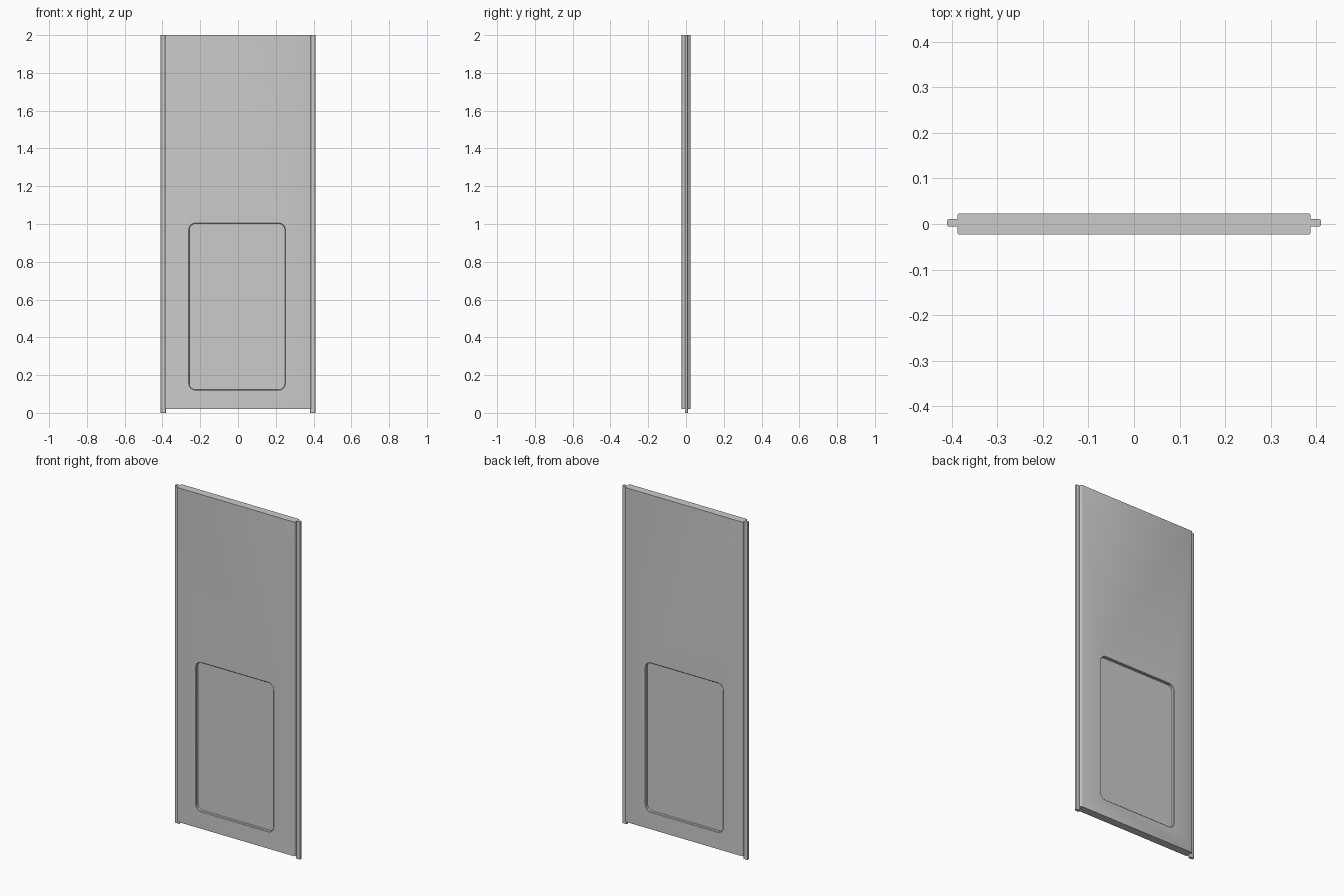
import bpy, bmesh, math
from mathutils import Vector

if "Cube" in bpy.data.objects:
    bpy.data.objects.remove(bpy.data.objects["Cube"])


def rounded_rect(w, h, r, n):
    """Outline of a rounded rectangle centred on the origin, counter-clockwise."""
    pts = []
    for i, (sx, sy) in enumerate([(1, 1), (-1, 1), (-1, -1), (1, -1)]):
        for k in range(n + 1):
            a = math.pi / 2 * (i + k / n)
            pts.append((sx * (w / 2 - r) + r * math.cos(a),
                        sy * (h / 2 - r) + r * math.sin(a)))
    return pts


def loft(name, loops):
    """Closed solid through matching loops of 3D points."""
    bm = bmesh.new()
    rings = [[bm.verts.new(p) for p in loop] for loop in loops]
    n = len(rings[0])
    for a, b in zip(rings, rings[1:]):
        for i in range(n):
            j = (i + 1) % n
            bm.faces.new((a[i], a[j], b[j], b[i]))
    bm.faces.new(rings[0][::-1])
    bm.faces.new(rings[-1])
    bmesh.ops.recalc_face_normals(bm, faces=bm.faces)
    mesh = bpy.data.meshes.new(name)
    bm.to_mesh(mesh)
    bm.free()
    ob = bpy.data.objects.new(name, mesh)
    bpy.context.collection.objects.link(ob)
    return ob


def upright(name, cx, cy, w, d, r, z0, z1):
    """Vertical bar with rounded long edges."""
    pts = rounded_rect(w, d, r, 3)
    return loft(name, [[(cx + x, cy + y, z) for x, y in pts] for z in (z0, z1)])


def plate(name, cx, cz, w, h, r, sections):
    """Rounded plate facing y; sections are (y, outward offset)."""
    return loft(name, [[(cx + x, y, cz + z)
                        for x, z in rounded_rect(w + 2 * o, h + 2 * o, r + o, 8)]
                       for y, o in sections])


def smooth(ob):
    bpy.ops.object.select_all(action='DESELECT')
    ob.select_set(True)
    bpy.context.view_layer.objects.active = ob
    bpy.ops.object.shade_smooth_by_angle(angle=math.radians(35))


T = 0.0235                                # half thickness of the door
CX, CZ, W, H, R = -0.005, 0.5625, 0.506, 0.88, 0.034

# Door slab
door = upright("door_slab", 0, 0, 0.774, 2 * T, 0.005, 0.02, 2.0)

# Opening with softened rims on both faces
cutter = plate("opening_cutter", CX, CZ, W, H, R,
               [(-T - 0.004, 0.007), (-T, 0.003), (-T + 0.003, 0),
                (T - 0.003, 0), (T, 0.003), (T + 0.004, 0.007)])
mod = door.modifiers.new("opening", 'BOOLEAN')
mod.operation = 'DIFFERENCE'
mod.solver = 'EXACT'
mod.object = cutter
bpy.context.view_layer.objects.active = door
bpy.ops.object.modifier_apply(modifier=mod.name)
bpy.data.objects.remove(cutter)
smooth(door)

# Recessed lower panel filling the opening
plate("recessed_panel", CX, CZ, W + 0.004, H + 0.004, R, [(-0.007, 0), (0.007, 0)])

# Guide rails along both sides
for side, label in ((-1, "left"), (1, "right")):
    smooth(upright(label + "_rail", side * 0.396, 0.0025, 0.028, 0.016, 0.004, 0.0, 2.0))
